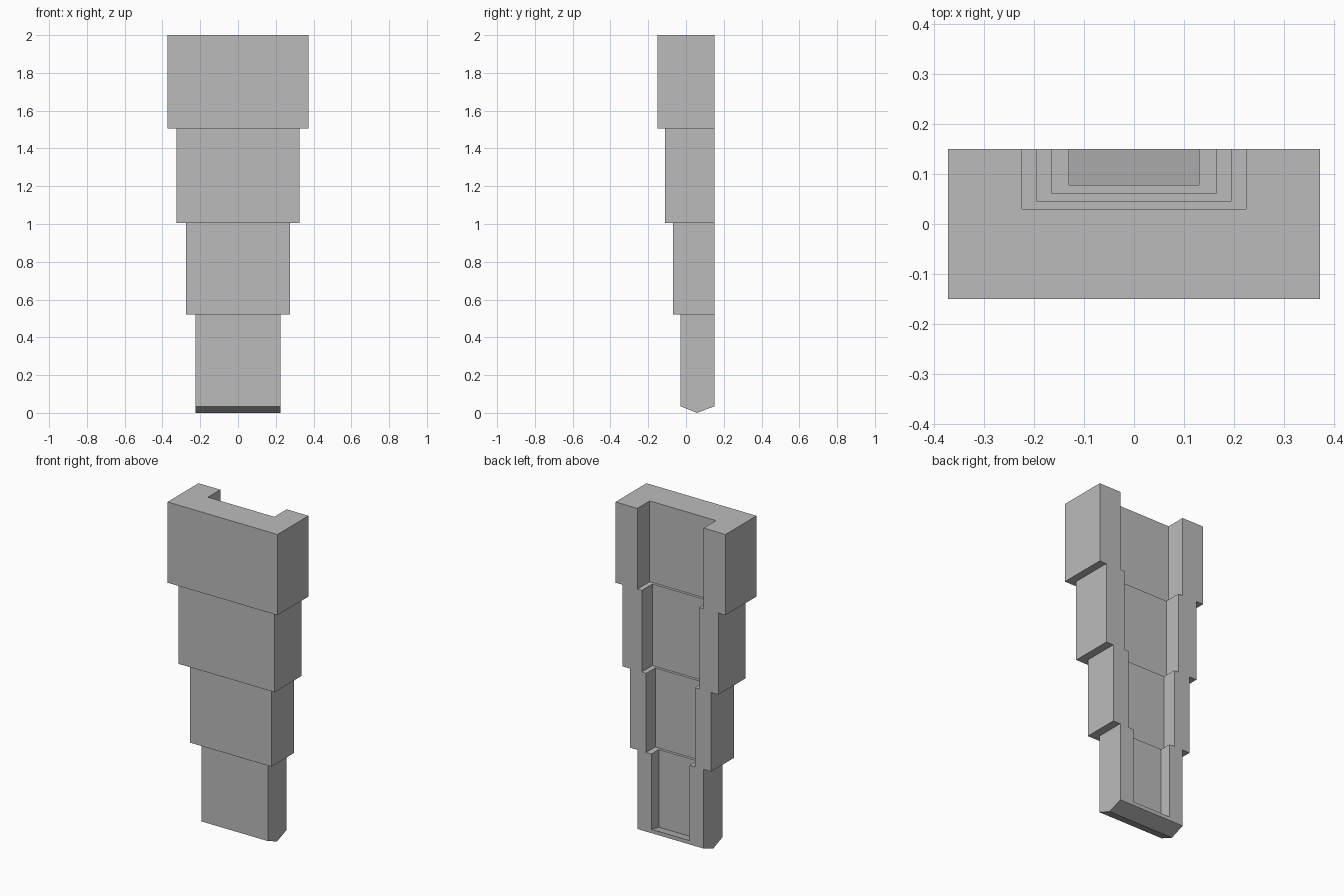
import bpy
import bmesh
from mathutils import Vector

cube = bpy.data.objects.get("Cube")
if cube:
    bpy.data.objects.remove(cube, do_unlink=True)

grey = bpy.data.materials.new("plain grey")
grey.use_nodes = True
colour = (0.5, 0.5, 0.5, 1)
grey.diffuse_color = colour
grey.node_tree.nodes["Principled BSDF"].inputs["Base Color"].default_value = colour

BACK = 0.15


def prism(name, outline, sweep):
    """Fill a flat outline and sweep it along a vector."""
    bm = bmesh.new()
    face = bm.faces.new([bm.verts.new(p) for p in outline])
    swept = bmesh.ops.extrude_face_region(bm, geom=[face])["geom"]
    verts = [g for g in swept if isinstance(g, bmesh.types.BMVert)]
    bmesh.ops.translate(bm, verts=verts, vec=Vector(sweep))
    bmesh.ops.recalc_face_normals(bm, faces=bm.faces)
    mesh = bpy.data.meshes.new(name)
    bm.to_mesh(mesh)
    bm.free()
    mesh.materials.append(grey)
    obj = bpy.data.objects.new(name, mesh)
    bpy.context.collection.objects.link(obj)
    return obj


# Stepped tiers: channel section open at the back
# name, bottom, top, half width, front y, channel half width, channel y
tiers = [
    ("lowest_tier", 0.035, 0.52, 0.225, -0.03, 0.13, 0.078),
    ("lower_tier", 0.52, 1.005, 0.275, -0.07, 0.165, 0.062),
    ("upper_tier", 1.005, 1.505, 0.325, -0.11, 0.195, 0.046),
    ("top_tier", 1.505, 2.0, 0.373, -0.15, 0.225, 0.03),
]
for name, low, high, half, front, slot, depth in tiers:
    right = [(half, front), (half, BACK), (slot, BACK), (slot, depth)]
    section = right + [(-x, y) for x, y in reversed(right)]
    prism(name, [(x, y, low) for x, y in section], (0, 0, high - low))

# Wedge under the lowest tier
half = 0.225
wedge = [(-0.03, 0.035), (0.058, 0), (BACK, 0.035)]
prism("wedge_tip", [(-half, y, z) for y, z in wedge], (2 * half, 0, 0))

# Sloping sill that closes the foot of the channel
half = 0.13
sill = [(0.078, 0.035), (BACK, 0.035), (BACK, 0.058), (0.14, 0.056), (0.078, 0.044)]
prism("channel_sill", [(-half, y, z) for y, z in sill], (2 * half, 0, 0))
